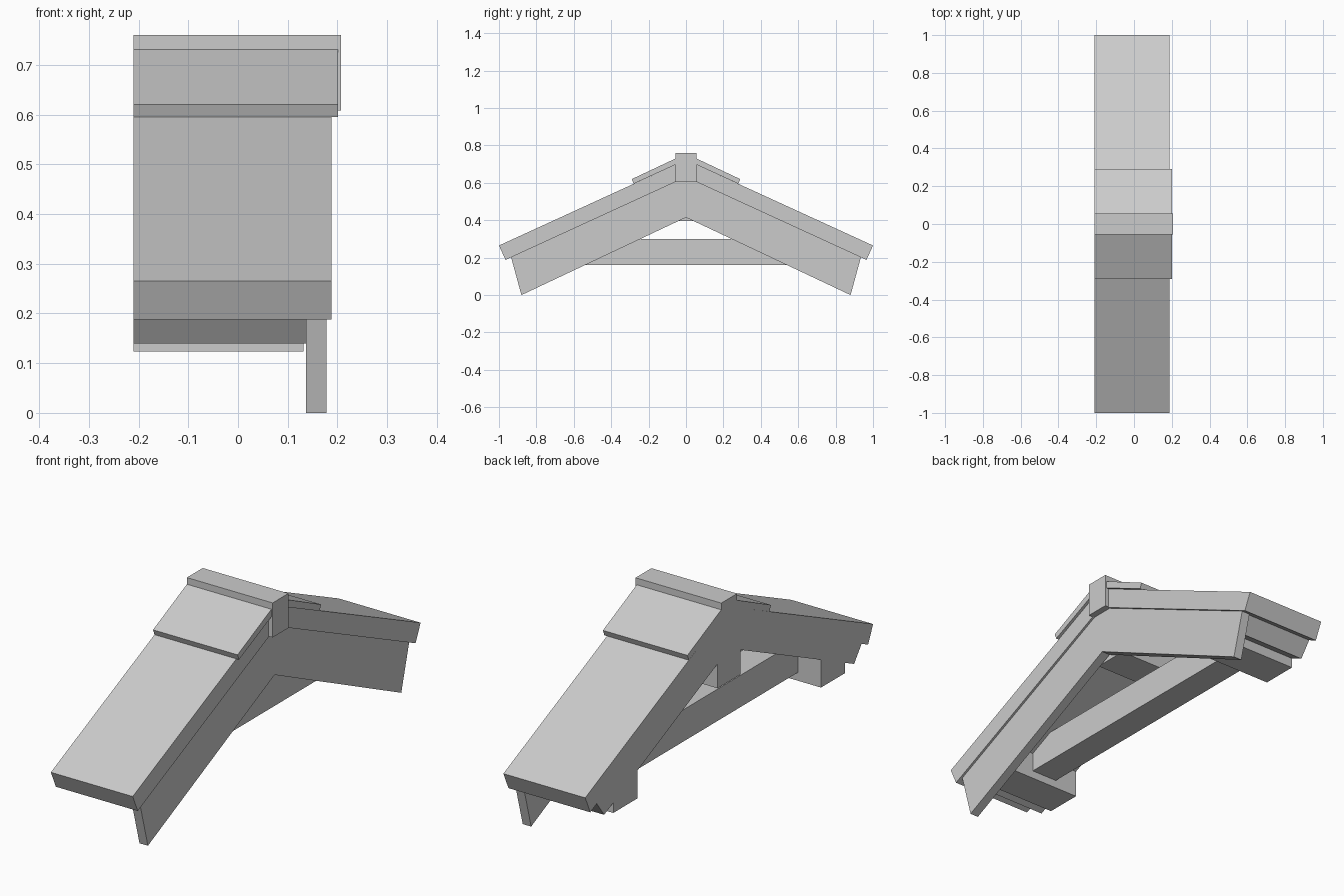
import bpy
import bmesh

cube = bpy.data.objects.get("Cube")
if cube:
    bpy.data.objects.remove(cube, do_unlink=True)

grey = bpy.data.materials.new("plain_grey")
grey.use_nodes = True
colour = (0.6, 0.6, 0.6, 1)
grey.diffuse_color = colour
grey.node_tree.nodes["Principled BSDF"].inputs["Base Color"].default_value = colour

BACK = -0.21  # shared cut plane


def prism(name, profile, x0, x1):
    """Extrude a closed (y, z) profile along x."""
    bm = bmesh.new()
    face = bm.faces.new([bm.verts.new((x0, y, z)) for y, z in profile])
    side = bmesh.ops.extrude_face_region(bm, geom=[face])["geom"]
    moved = [v for v in side if isinstance(v, bmesh.types.BMVert)]
    bmesh.ops.translate(bm, verts=moved, vec=(x1 - x0, 0, 0))
    bmesh.ops.recalc_face_normals(bm, faces=bm.faces)
    mesh = bpy.data.meshes.new(name)
    bm.to_mesh(mesh)
    bm.free()
    mesh.materials.append(grey)
    obj = bpy.data.objects.new(name, mesh)
    bpy.context.collection.objects.link(obj)
    return obj


def chevron(name, half, x0, x1):
    """Mirror a half profile, running from top apex to bottom apex."""
    other = [(-y, z) for y, z in reversed(half) if y > 0]
    return prism(name, half + other, x0, x1)


def beam(name, y0, y1, z0, z1, x0, x1):
    return prism(name, [(y0, z0), (y1, z0), (y1, z1), (y0, z1)], x0, x1)


# Pitched layers: roof covering, rafters and gable board
chevron("roof_slab", [(0, 0.723), (1, 0.265), (0.965, 0.188), (0, 0.631)], BACK, 0.188)
chevron("rafter_layer", [(0, 0.631), (0.92, 0.209), (0.868, 0.14), (0, 0.54)], BACK, 0.137)
chevron("gable_board", [(0, 0.631), (0.935, 0.202), (0.88, 0), (0, 0.415)], 0.137, 0.178)

# Ridge cap with a flashing strip on each slope
beam("ridge_cap", -0.055, 0.055, 0.608, 0.76, BACK, 0.207)
flashing = [(0.05, 0.733), (0.29, 0.62), (0.28, 0.595), (0.05, 0.70)]
for side, name in ((-1, "front_flashing"), (1, "back_flashing")):
    prism(name, [(side * y, z) for y, z in flashing], BACK, 0.201)

# Timber frame underneath
beam("ridge_beam", -0.08, 0.08, 0.395, 0.6, BACK, 0.132)
for side, name in ((-1, "front_wall_plate"), (1, "back_wall_plate")):
    beam(name, side * 0.638, side * 0.805, 0.124, 0.255, BACK, 0.132)
beam("tie_beam", -0.64, 0.64, 0.16, 0.3, -0.097, 0.032)
